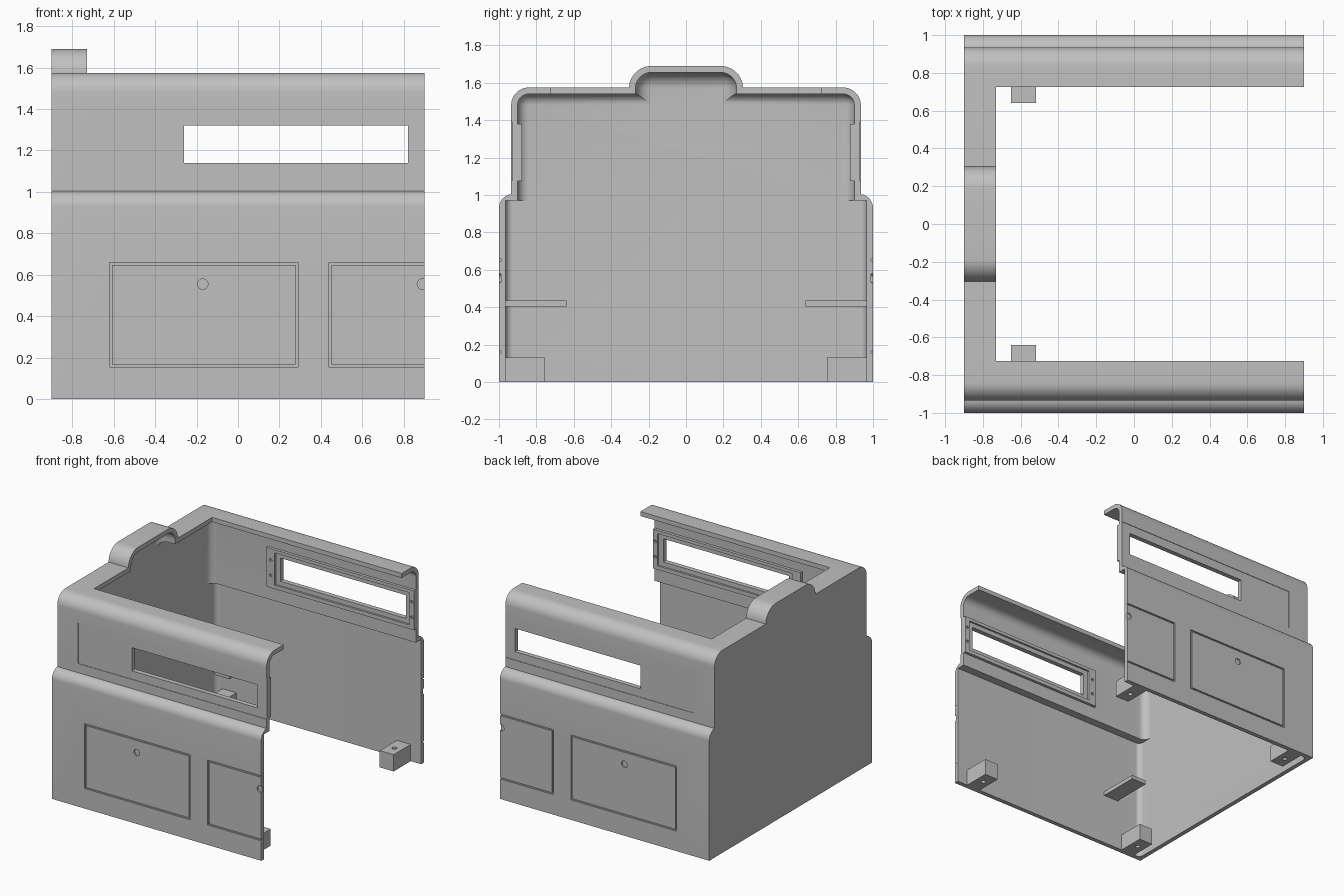
import bpy
import bmesh
from mathutils import Vector, Matrix

old = bpy.data.objects.get("Cube")
if old:
    bpy.data.objects.remove(old, do_unlink=True)

grey = bpy.data.materials.new("light grey")
grey.use_nodes = True
colour = (0.53, 0.53, 0.53, 1)
grey.diffuse_color = colour
grey.node_tree.nodes["Principled BSDF"].inputs["Base Color"].default_value = colour


def finish(bm, name):
    bmesh.ops.recalc_face_normals(bm, faces=bm.faces)
    mesh = bpy.data.meshes.new(name)
    bm.to_mesh(mesh)
    bm.free()
    mesh.materials.append(grey)
    obj = bpy.data.objects.new(name, mesh)
    bpy.context.collection.objects.link(obj)
    return obj


def box(name, x, y, z, radius=0, round_top=True):
    """Box from ranges; rounds the upright edges at low x and, if wanted, the top."""
    bm = bmesh.new()
    bmesh.ops.create_cube(bm, size=1)
    for v in bm.verts:
        v.co = Vector([r[0] if c < 0 else r[1] for c, r in zip(v.co, (x, y, z))])
    if radius:
        edges = []
        for e in bm.edges:
            a, b = (v.co for v in e.verts)
            on_end = a.x > x[0] and b.x > x[0] and abs(a.x - b.x) < 1e-5
            on_base = a.z == z[0] and b.z == z[0]
            upright = abs(a.z - b.z) > 1e-5
            if not on_end and not on_base and (round_top or upright):
                edges.append(e)
        bmesh.ops.bevel(bm, geom=edges, offset=radius, segments=10,
                        profile=0.5, affect='EDGES', clamp_overlap=True)
    return finish(bm, name)


def rod(name, centre, radius, length, axis):
    bm = bmesh.new()
    turn = Matrix.Rotation(1.5707963, 4, 'X') if axis == 'Y' else Matrix()
    bmesh.ops.create_cone(bm, cap_ends=True, segments=24, radius1=radius, radius2=radius,
                          depth=length, matrix=Matrix.Translation(centre) @ turn)
    return finish(bm, name)


def combine(target, tool, operation='DIFFERENCE'):
    mod = target.modifiers.new("join", 'BOOLEAN')
    mod.operation = operation
    mod.solver = 'EXACT'
    mod.object = tool
    bpy.context.view_layer.objects.active = target
    bpy.ops.object.modifier_apply(modifier=mod.name)
    bpy.data.objects.remove(tool, do_unlink=True)


def span(side, a, b):
    return tuple(sorted((side * a, side * b)))


def smooth(obj):
    bpy.ops.object.select_all(action='DESELECT')
    obj.select_set(True)
    bpy.context.view_layer.objects.active = obj
    bpy.ops.object.shade_smooth_by_angle(angle=0.5)


# Outer body: wide base, narrower upper part and the raised hump
shell = box("shell", (-0.9, 1.0), (-1, 1), (0, 1.005), 0.075)
combine(shell, box("upper", (-0.9, 1.1), (-0.935, 0.935), (0.2, 1.575), 0.095), 'UNION')
combine(shell, box("hump", (-0.9, -0.5), (-0.305, 0.305), (1.3, 1.69), 0.12), 'UNION')

# Hollow interior
cavity = box("cavity", (-0.865, 1.3), (-0.965, 0.965), (-0.2, 0.97), 0.04, False)
combine(cavity, box("cavity_upper", (-0.865, 1.4), (-0.9, 0.9), (0.1, 1.54), 0.06), 'UNION')
combine(cavity, box("cavity_hump", (-0.865, -0.4), (-0.27, 0.27), (1.2, 1.655), 0.085), 'UNION')
combine(shell, cavity)

# Roof opening and open end
combine(shell, box("roof_cut", (-0.73, 2), (-0.725, 0.725), (1.2, 2)))
combine(shell, box("end_cut", (0.9, 2), (-2, 2), (-1, 3)))

WINDOW_X, WINDOW_Z = (-0.26, 0.82), (1.14, 1.32)

for side, word in ((-1, "front"), (1, "back")):
    # Shallow band and window opening on the upper wall
    combine(shell, box("band", (-0.72, 1.2), span(side, 0.931, 1.1), (1.075, 1.39)))
    combine(shell, box("window", WINDOW_X, span(side, 0.8, 1.2), WINDOW_Z))

    # Grooved door outlines with a round latch recess
    for x in (-0.62, 0.44):
        groove = box("groove", (x, x + 0.91), span(side, 0.99, 1.1), (0.155, 0.66))
        combine(groove, box("door", (x + 0.012, x + 0.898), span(side, 0.9, 1.2),
                            (0.167, 0.648)))
        combine(shell, groove)
        combine(shell, rod("latch", (x + 0.45, side * 1.04, 0.555), 0.025, 0.1, 'Y'))

    # Window frame on the inside of the wall
    frame = box(word + "_window_frame", (-0.37, 0.9), span(side, 0.878, 0.91), (1.075, 1.38))
    combine(frame, box("rebate", (-0.3, 0.86), span(side, 0.8, 0.893), (1.105, 1.355)))
    combine(frame, box("window", WINDOW_X, span(side, 0.8, 1.2), WINDOW_Z))
    for x in (-0.335, 0.88):
        for z in (1.17, 1.29):
            combine(frame, rod("screw", (x, side * 0.87, z), 0.011, 0.04, 'Y'))
    smooth(frame)

    # Mounting blocks along the bottom
    for x, end in ((-0.75, "closed_end"), (0.75, "open_end")):
        block = box(word + "_block_" + end, (x - 0.06, x + 0.06),
                    span(side, 0.755, 0.97), (0, 0.13))
        combine(block, rod("bolt", (x, side * 0.85, 0.06), 0.018, 0.4, 'Z'))
        smooth(block)

    # Small shelf bracket
    box(word + "_shelf", (-0.65, -0.52), span(side, 0.64, 0.97), (0.405, 0.437))

smooth(shell)
